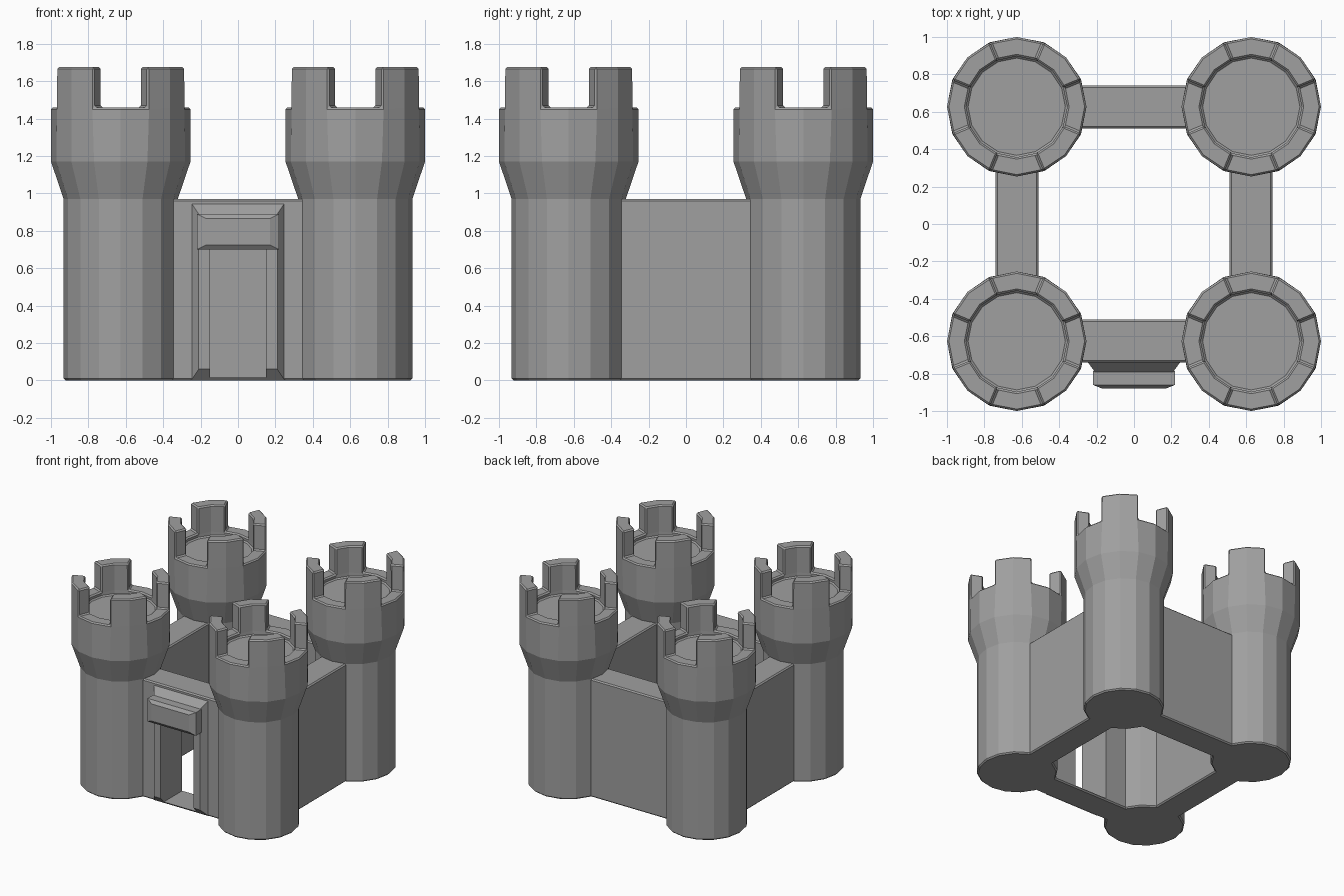
import bpy, bmesh, math
from mathutils import Matrix, Vector

if "Cube" in bpy.data.objects:
    bpy.data.objects.remove(bpy.data.objects["Cube"], do_unlink=True)

STONE = (0.35, 0.35, 0.35, 1.0)
stone = bpy.data.materials.new("grey stone")
stone.use_nodes = True
stone.diffuse_color = STONE
stone.node_tree.nodes["Principled BSDF"].inputs["Base Color"].default_value = STONE

SIDES = 16
TOWER = 0.627       # tower centre offset on both axes
WALL_TOP = 0.97
WALL_HALF = 0.115   # half the wall thickness


def finish(bm, name, bevel=0.0):
    """Turn a bmesh into a flat shaded stone object with softened edges."""
    bmesh.ops.recalc_face_normals(bm, faces=bm.faces)
    mesh = bpy.data.meshes.new(name)
    bm.to_mesh(mesh)
    bm.free()
    mesh.materials.append(stone)
    obj = bpy.data.objects.new(name, mesh)
    bpy.context.collection.objects.link(obj)
    if bevel:
        mod = obj.modifiers.new("soft edges", 'BEVEL')
        mod.width = bevel
        mod.segments = 1
        mod.limit_method = 'ANGLE'
        mod.angle_limit = math.radians(40)
    return obj


def box(name, lo, hi, bevel=0.0):
    lo, hi = Vector(lo), Vector(hi)
    bm = bmesh.new()
    bmesh.ops.create_cube(bm, size=1)
    bmesh.ops.transform(bm, verts=bm.verts, matrix=(
        Matrix.Translation((lo + hi) / 2) @ Matrix.Diagonal((hi - lo).to_4d())))
    return finish(bm, name, bevel)


def frustum(name, back, front):
    """Solid between two upright rectangles, each (half width, z low, z high, y)."""
    bm = bmesh.new()
    for w, z0, z1, y in (back, front):
        for x, z in ((-w, z0), (w, z0), (w, z1), (-w, z1)):
            bm.verts.new((x, y, z))
    bmesh.ops.convex_hull(bm, input=bm.verts)
    bmesh.ops.dissolve_limit(bm, angle_limit=0.01, verts=bm.verts, edges=bm.edges)
    return finish(bm, name)


def tower(name, cx, cy):
    bm = bmesh.new()
    # Outer wall, rim and sunken roof as rings of one turned profile
    profile = [(0.305, 0), (0.305, WALL_TOP), (0.373, 1.17),
               (0.373, 1.46), (0.27, 1.46), (0.27, 1.42)]
    rings = []
    for r, z in profile:
        angles = [math.tau * i / SIDES for i in range(SIDES)]
        rings.append([bm.verts.new((cx + r * math.cos(a), cy + r * math.sin(a), z))
                      for a in angles])
    rim = []
    for level, (low, high) in enumerate(zip(rings, rings[1:])):
        for i in range(SIDES):
            j = (i + 1) % SIDES
            face = bm.faces.new((low[i], low[j], high[j], high[i]))
            if level == 3:
                rim.append(face)
    bm.faces.new(rings[0][::-1])
    bm.faces.new(rings[-1])
    bmesh.ops.recalc_face_normals(bm, faces=bm.faces)
    # Battlements: raise the two diagonal rim segments of each quarter
    raised = [f for i, f in enumerate(rim) if i % 4 in (1, 2)]
    out = bmesh.ops.extrude_face_region(bm, geom=raised)["geom"]
    top = [v for v in out if isinstance(v, bmesh.types.BMVert)]
    bmesh.ops.translate(bm, verts=top, vec=(0, 0, 0.215))
    bmesh.ops.delete(bm, geom=[f for f in raised if f.is_valid], context='FACES')
    return finish(bm, name, 0.01)


# Corner towers
for side, sx in (("left", 1), ("right", -1)):
    for end, sy in (("front", -1), ("back", 1)):
        tower(f"{end}_{side}_tower", sx * TOWER, sy * TOWER)

# Curtain walls, running into the towers at both ends
reach, inner, outer = 0.45, 0.625 - WALL_HALF, 0.625 + WALL_HALF
front_wall = box("front_wall", (-reach, -outer, 0), (reach, -inner, WALL_TOP), 0.01)
box("back_wall", (-reach, inner, 0), (reach, outer, WALL_TOP), 0.01)
box("left_wall", (inner, -reach, 0), (outer, reach, WALL_TOP), 0.01)
box("right_wall", (-outer, -reach, 0), (-inner, reach, WALL_TOP), 0.01)

# Gate surround sloping out of the front wall, with a chamfered lintel
gate_frame = frustum("gate_frame", (0.25, 0.0, 0.95, -0.735), (0.21, 0.06, 0.89, -0.79))
box("gate_lintel_block", (-0.22, -0.86, 0.70), (0.22, -0.785, 0.89))
frustum("gate_lintel_face", (0.22, 0.70, 0.89, -0.86), (0.17, 0.725, 0.865, -0.88))

# Gateway cut through surround and wall, leaving a thin threshold
cutter = box("gateway_cutter", (-0.15, -1.0, 0.015), (0.15, -0.4, 0.72))
cutter.hide_render = True
for obj in (front_wall, gate_frame):
    cut = obj.modifiers.new("gateway", 'BOOLEAN')
    cut.operation = 'DIFFERENCE'
    cut.solver = 'EXACT'
    cut.object = cutter
    bpy.context.view_layer.update()
    graph = bpy.context.evaluated_depsgraph_get()
    mesh = bpy.data.meshes.new_from_object(obj.evaluated_get(graph))
    obj.modifiers.clear()
    obj.data = mesh
bpy.data.objects.remove(cutter, do_unlink=True)
